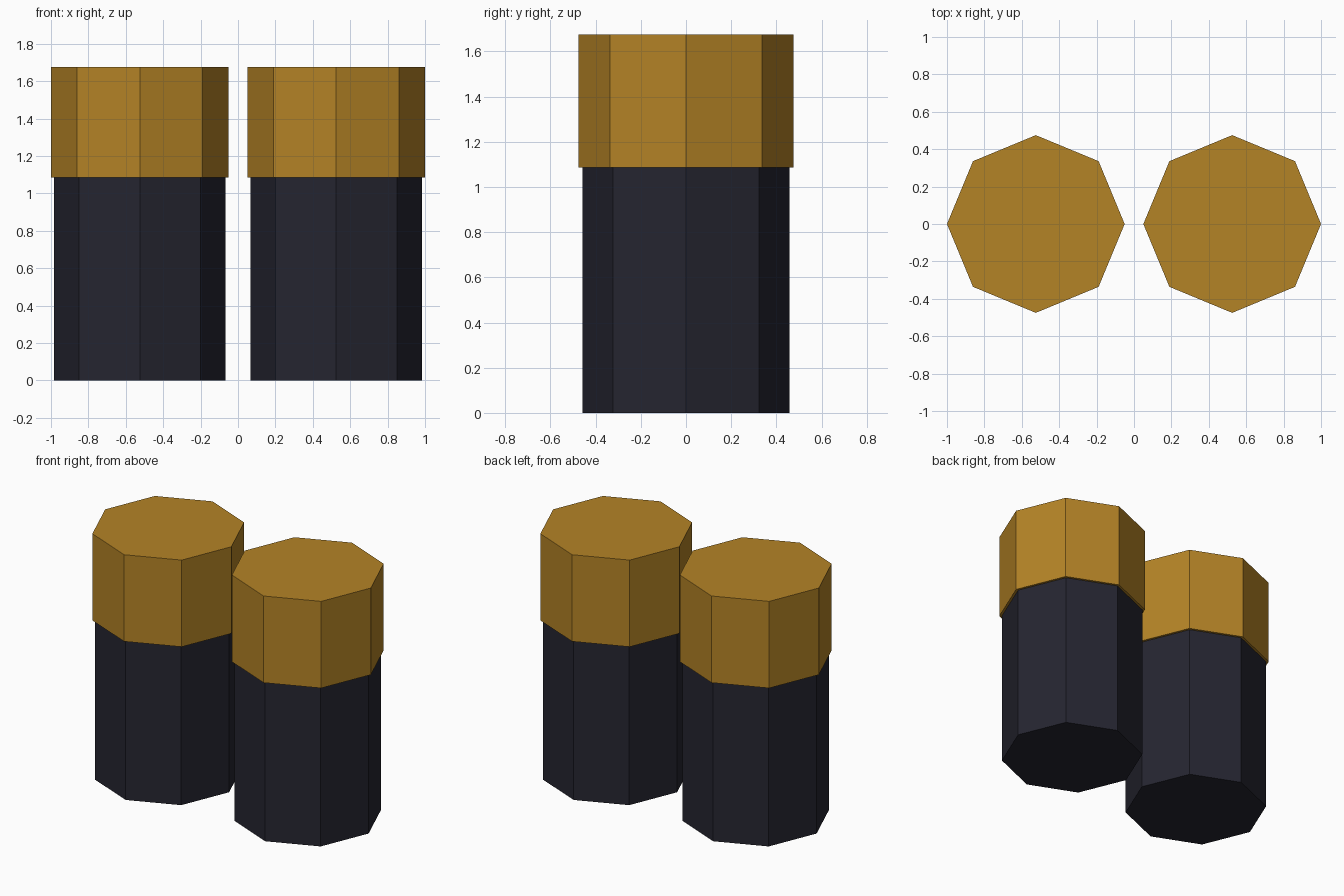
import bpy

if "Cube" in bpy.data.objects:
    bpy.data.objects.remove(bpy.data.objects["Cube"], do_unlink=True)


def material(name, colour):
    mat = bpy.data.materials.new(name)
    mat.use_nodes = True
    mat.diffuse_color = colour
    mat.node_tree.nodes["Principled BSDF"].inputs["Base Color"].default_value = colour
    return mat


def octagon(name, x, radius, bottom, top, mat):
    bpy.ops.mesh.primitive_cylinder_add(
        vertices=8, radius=radius, depth=top - bottom,
        location=(x, 0, (bottom + top) / 2))
    obj = bpy.context.object
    obj.name = name
    obj.data.materials.append(mat)


gold = material("dull gold", (0.456, 0.227, 0.019, 1))
dark = material("dark slate", (0.0185, 0.0185, 0.03, 1))

SPACING = 0.525
JOINT = 1.085
HEIGHT = 1.675

# Two matching batteries: dark body with a slightly wider gold cap
for side, sign in (("left", 1), ("right", -1)):
    x = sign * SPACING
    octagon(side + "_body", x, 0.458, 0, JOINT, dark)
    octagon(side + "_cap", x, 0.475, JOINT, HEIGHT, gold)
